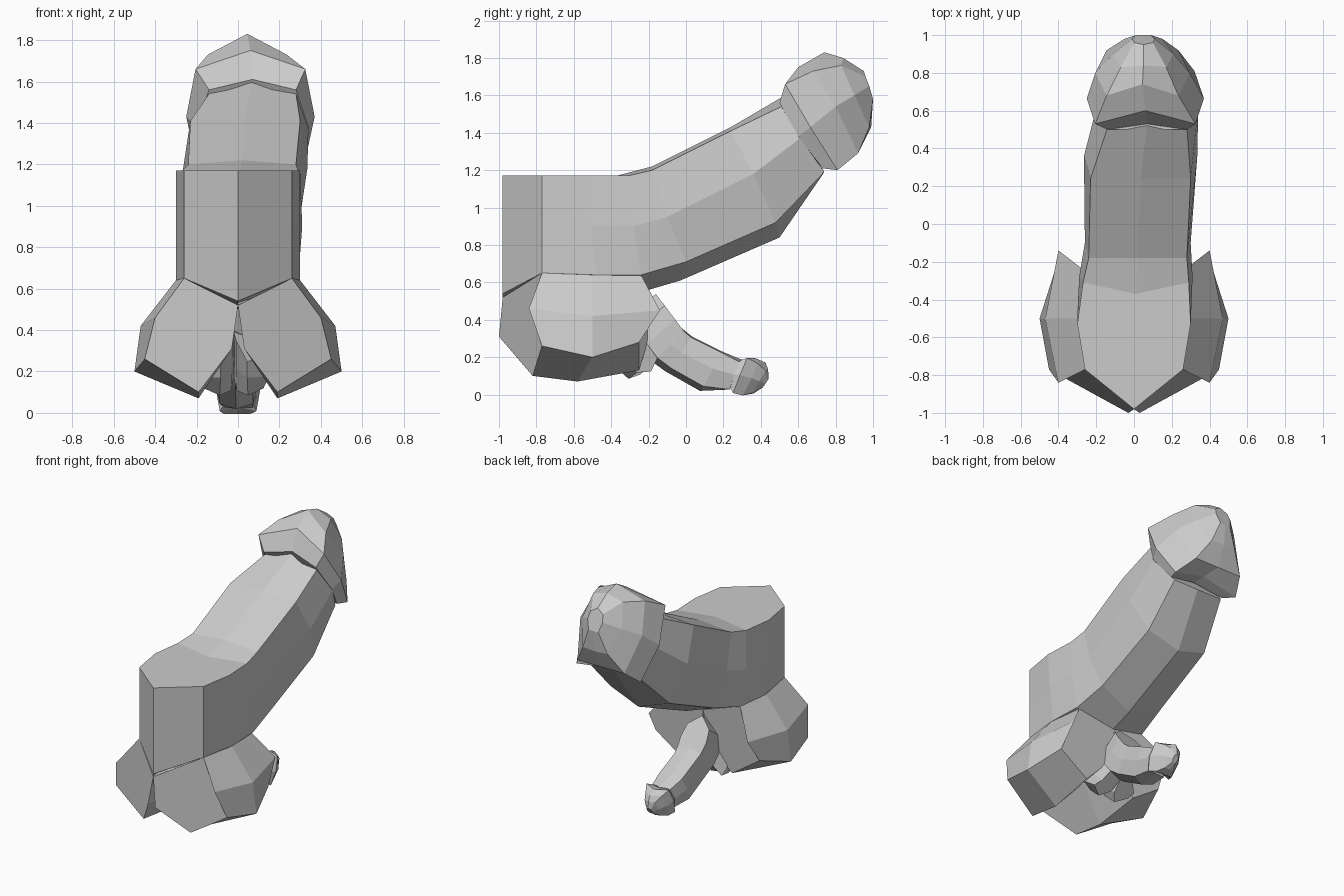
import bpy, bmesh
from math import radians
from mathutils import Matrix, Vector


def loft(name, rings, matrix):
    """Skin closed rings of equal length into a flat-shaded solid."""
    bm = bmesh.new()
    vs = [[bm.verts.new(matrix @ Vector(p)) for p in r] for r in rings]
    n = len(rings[0])
    for a, b in zip(vs, vs[1:]):
        for i in range(n):
            j = (i + 1) % n
            bm.faces.new((a[i], a[j], b[j], b[i]))
    bm.faces.new(vs[0])
    bm.faces.new(vs[-1])
    bmesh.ops.remove_doubles(bm, verts=bm.verts, dist=0.0005)
    bmesh.ops.recalc_face_normals(bm, faces=bm.faces)
    mesh = bpy.data.meshes.new(name)
    bm.to_mesh(mesh)
    bm.free()
    obj = bpy.data.objects.new(name, mesh)
    bpy.context.collection.objects.link(obj)
    return obj


def ring(dx, half):
    """Mirror a half section (top centre to bottom centre), shifted by dx."""
    right = [(dx + x, y, z) for x, y, z in half]
    left = [(dx - x, y, z) for x, y, z in half[-2:0:-1]]
    return right + left


# Sideways shift, then top, upper corner, side, lower corner, bottom
SHAFT = [
    (0, [(0, -.98, 1.17), (0, -.98, 1.17), (0, -.98, .85), (0, -.98, .54), (0, -.98, .52)]),
    (0, [(0, -.77, 1.17), (.26, -.77, 1.17), (.26, -.77, .9), (.26, -.77, .65), (0, -.77, .5)]),
    (0, [(0, -.53, 1.17), (.3, -.53, 1.17), (.3, -.51, .9), (.3, -.48, .64), (0, -.5, .54)]),
    (.01, [(0, -.37, 1.17), (.28, -.31, 1.17), (.3, -.28, .9), (.28, -.24, .64), (0, -.2, .56)]),
    (.02, [(0, -.18, 1.22), (.26, -.18, 1.2), (.28, -.1, .95), (.25, 0, .71), (0, -.03, .61)]),
    (.035, [(0, .24, 1.43), (.265, .24, 1.41), (.3, .36, 1.18), (.24, .48, .92), (0, .5, .84)]),
    (.07, [(0, .53, 1.6), (.21, .51, 1.54), (.27, .61, 1.37), (.2, .74, 1.19), (0, .74, 1.19)]),
]
HEAD = [
    (.07, [(0, .53, 1.61), (.21, .5, 1.56), (.27, .6, 1.38), (.22, .73, 1.21), (0, .7, 1.26)]),
    (.06, [(0, .6, 1.75), (.265, .53, 1.66), (.31, .665, 1.43), (.26, .81, 1.2), (0, .79, 1.27)]),
    (.045, [(0, .74, 1.83), (.19, .68, 1.73), (.25, .8, 1.54), (.19, .92, 1.29), (0, .92, 1.29)]),
    (.05, [(0, .84, 1.8), (.12, .83, 1.76), (.16, .9, 1.6), (.1, .98, 1.43), (0, .99, 1.43)]),
    (.05, [(0, .95, 1.73), (.05, .96, 1.7), (.06, .98, 1.65), (.04, 1, 1.58), (0, 1, 1.58)]),
]
LOBE = [
    [(0, -.98, .52), (.26, -.77, .65), (.4, -.84, .46), (.45, -.77, .26), (.19, -.82, .1), (.03, -1, .31)],
    [(0, -.5, .65), (.3, -.5, .64), (.47, -.5, .42), (.5, -.5, .2), (.19, -.58, .07), (.03, -.55, .31)],
    [(0, -.2, .56), (.27, -.24, .64), (.4, -.14, .45), (.42, -.25, .28), (.2, -.25, .13), (.04, -.2, .3)],
]


def build(prefix, m):
    loft(prefix + "_shaft", [ring(*s) for s in SHAFT], m)
    loft(prefix + "_head", [ring(*s) for s in HEAD], m)
    for side, s in (("right", 1), ("left", -1)):
        loft(f"{prefix}_{side}_lobe", [[(s * x, y, z) for x, y, z in r] for r in LOBE], m)


# Large form, and the small tilted copy beneath it
build("large", Matrix.Identity(4))
small = (Matrix.Translation((-.02, -.29, -.02))
         @ Matrix.Rotation(radians(-53), 4, 'X')
         @ Matrix.Diagonal((.34, .375, .375, 1)))
build("small", small)
